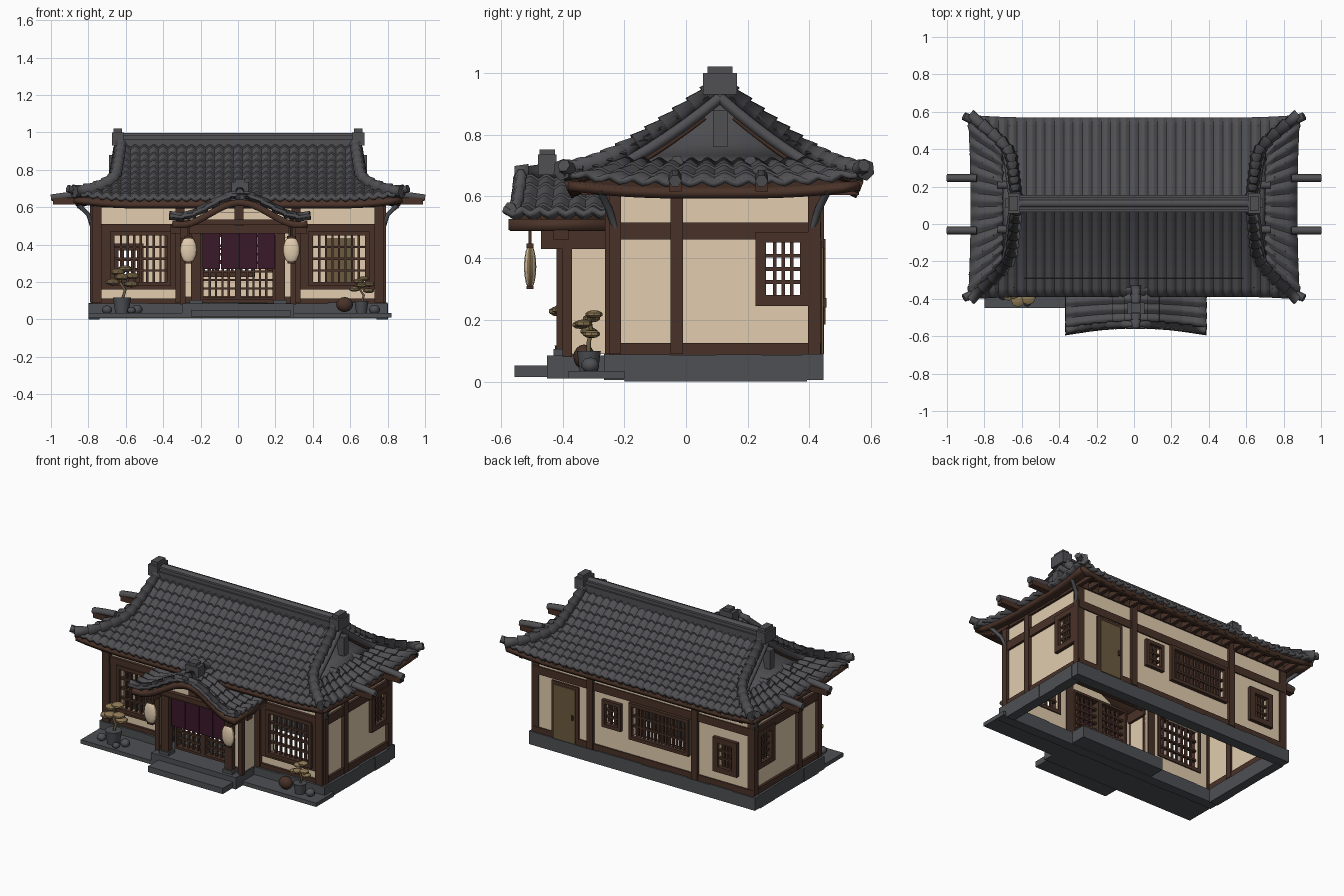
import bpy, bmesh, math, random
from mathutils import Vector, Matrix

if "Cube" in bpy.data.objects:
    bpy.data.objects.remove(bpy.data.objects["Cube"])
random.seed(4)

def mat(name, *rgb):
    m = bpy.data.materials.new(name)
    m.diffuse_color = (*rgb, 1)
    m.use_nodes = True
    m.node_tree.nodes["Principled BSDF"].inputs["Base Color"].default_value = m.diffuse_color
    return m
TILE = mat("roof tile grey", .08, .08, .088)
WOOD = mat("dark brown wood", .066, .032, .021)
CREAM = mat("cream plaster", .76, .61, .43)
PURPLE = mat("plum cloth", .042, .009, .023)
TAN = mat("tan leaf", .27, .19, .09)
DOOR = mat("olive door wood", .15, .105, .05)
STONE = mat("foundation stone", .075, .08, .088)

def link(name, data, mats):
    ob = bpy.data.objects.new(name, data)
    bpy.context.collection.objects.link(ob)
    for m in mats if isinstance(mats, list) else [mats]:
        data.materials.append(m)
    return ob

def finish(name, bm, mats, smooth=False):
    me = bpy.data.meshes.new(name)
    bm.to_mesh(me); bm.free()
    ob = link(name, me, mats)
    if smooth:
        bpy.context.view_layer.objects.active = ob
        ob.select_set(True)
        bpy.ops.object.shade_smooth_by_angle(angle=.7)
        ob.select_set(False)
    return ob

def boxes(name, m, items):
    bm = bmesh.new()
    for x0, x1, y0, y1, z0, z1 in items:
        M = Matrix.Translation(((x0+x1)/2, (y0+y1)/2, (z0+z1)/2)) @ Matrix.Diagonal((abs(x1-x0), abs(y1-y0), z1-z0, 1))
        bmesh.ops.create_cube(bm, size=1, matrix=M)
    return finish(name, bm, m)

def slab(axis, pos, th, a0, a1, z0, z1):  # upright plate along an axis
    return (a0, a1, pos-th/2, pos+th/2, z0, z1) if axis == 'x' else (pos-th/2, pos+th/2, a0, a1, z0, z1)

def wall(name, m, axis, pos, a0, a1, z0, z1, holes):
    out, a = [], a0
    for h0, h1, b, t in holes:
        out += [slab(axis, pos, .02, *r) for r in ((a, h0, z0, z1), (h0, h1, z0, b), (h0, h1, t, z1))]
        a = h1
    boxes(name, m, out + [slab(axis, pos, .02, a, a1, z0, z1)])

def lattice(name, axis, pos, a0, a1, z0, z1, nv, nh, f=.022):
    out = [slab(axis, pos, .055, a0-f, a1+f, z, z+f) for z in (z0-f, z1)]
    out += [slab(axis, pos, .055, a, a+f, z0, z1) for a in (a0-f, a1)]
    out += [slab(axis, pos, .016, a-.006, a+.006, z0, z1) for a in span(nv+1, a0, a1)[1:-1]]
    out += [slab(axis, pos, .02, a0, a1, z-.006, z+.006) for z in span(nh+1, z0, z1)[1:-1]]
    boxes(name, WOOD, out)

def tube(name, m, pts, r, radii=None):
    cu = bpy.data.curves.new(name, 'CURVE')
    cu.dimensions, cu.bevel_depth, cu.bevel_resolution, cu.use_fill_caps = '3D', r, 1, True
    sp = cu.splines.new('POLY')
    sp.points.add(len(pts)-1)
    for i, p in enumerate(pts):
        sp.points[i].co = (*p, 1)
        sp.points[i].radius = radii[i] if radii else 1
    link(name, cu, m)

def patch(name, f, us, vs, m, th):  # sheet from a surface function, thickened downwards
    bm = bmesh.new()
    g = [[bm.verts.new(f(u, v)) for u in us] for v in vs]
    for a, b in zip(g, g[1:]):
        for i in range(len(us)-1):
            bm.faces.new((a[i], a[i+1], b[i+1], b[i]))
    bmesh.ops.remove_doubles(bm, verts=bm.verts, dist=1e-5)
    bm.normal_update()
    if sum(fc.normal.z*fc.calc_area() for fc in bm.faces) < 0:
        bmesh.ops.reverse_faces(bm, faces=bm.faces)
    s = finish(name, bm, m, True).modifiers.new("thickness", 'SOLIDIFY')
    s.thickness, s.offset = th, -1

def span(n, a=0., b=1.): return [a+(b-a)*i/n for i in range(n+1)]
def steps(n, a=0., b=1.): return [a+(b-a)*(i+e)/n for i in range(n) for e in (.001, .999)]
def relief(k, c): return Vector((0, 0, .015*abs(math.cos(math.pi*k))**1.5 + .008*(c % 1)))
def up(z): return Vector((0, 0, z))

# ---- main roof: curved hip-and-gable
V0 = .7  # where the gable meets the skirt roof
def half_w(v): return .635+.06*v+.195*max(0, (v-.55)/.45)**1.5
def lifted(x, v): return v*v*max(0, (abs(x)-.55)/.35)**2
def S(side, x, v):
    k = lifted(x, v)
    return Vector((x, .11+side*((.5 if side < 0 else .46)*v+.015*k), .95-.31*v-.1*v*(1-v)+.035*k))
for side, lab in ((-1, "front"), (1, "back")):
    patch(lab+"_roof_tiles", lambda u, v: S(side, max(-half_w(v), min(half_w(v), u)), v)+relief(u/.05, v*10),
          span(216, -.9, .9), steps(10), TILE, .02)
    patch(lab+"_eave_boards", lambda u, v: S(side, u*half_w(v)*.985, v*.985)-up(.024), span(24, -1, 1), span(10), WOOD, .028)
    boxes(lab+"_rafter_ends", WOOD, [(x-.012, x+.012, .11+side*.30, .11+side*.45, .605, .64) for x in span(20, -.78, .78)])
for sx, lab in ((-1, "left"), (1, "right")):
    def skirt(u, v):
        p, c = S(-1, half_w(v), v).lerp(S(1, half_w(v), v), u), 1-abs(2*u-1)**3
        return Vector((sx*(p.x-.015*v*c), p.y, p.z-.035*lifted(half_w(v), v)*c))
    patch(lab+"_skirt_tiles", lambda u, v: skirt(u, v)+relief(u*13, v*10), span(78), steps(3, V0, 1), TILE, .02)
    patch(lab+"_skirt_boards", lambda u, v: skirt(.015+.97*u, v*.985)-up(.024), span(16), span(6, V0, 1), WOOD, .028)
    # leaning gable wall and pendant
    patch(lab+"_gable", lambda u, v: S(u, sx*(half_w(v)-.012), v)-up(.012), [-1, 1], span(6, .03, V0), TILE, .02)
    boxes(lab+"_gable_pendant", TILE, [(sx*.64, sx*.69, .088, .135, .76, .88)])
    for side in (-1, 1):
        tube(lab+"_barge_board", TILE, [S(side, sx*(half_w(v)+.012), v)-up(.03) for v in span(6, 0, V0)], .02)
        tube(lab+"_barge_trim", WOOD, [S(side, sx*(half_w(v)+.012), v)-up(.055) for v in span(6, .1, V0)], .01)
        # hip ridge with overlapping tile caps
        tube(lab+"_hip_ridge", TILE, [S(side, sx*(half_w(v)-.012), v)+up(.015) for v in steps(11)], .03, [.85, 1.2]*11)
        c = S(side, sx*.89, .985)
        tube(lab+"_corner_tile", TILE, [c+Vector((-sx*.02, -side*.02, .012)), c+Vector((sx*.02, 0, .025))], .022)
    # beams poking out under the skirt
    for y in (-.035, .245):
        boxes(lab+"_beam_end", WOOD, [(sx*.74, sx*.99, y-.02, y+.02, .615, .65)])
        tube(lab+"_beam_cap", TILE, [(sx*.84, y, .668), (sx*.93, y, .66), (sx*1, y, .65)], .021)
        tube(lab+"_gable_peg", TILE, [(sx*.66, y*.85, .71), (sx*.73, y*.85, .712)], .022)
    for y, d in ((-.23, -1), (.41, 1)):
        tube(lab+"_eave_bracket", STONE, [(sx*.78, y, .5), (sx*.80, y+d*.02, .56), (sx*.86, y+d*.05, .62)], .012)
    boxes(lab+"_ridge_ornament", TILE, [(sx*.61, sx*.675, .055, .165, .93, 1.0), (sx*.62, sx*.665, .07, .15, .99, 1.02)])
boxes("main_ridge", TILE, [(-.65, .65, .065, .155, .92, .965), (-.65, .65, .075, .145, .965, .985)])
tube("ridge_cap", TILE, [(-.65, .11, .975), (.65, .11, .975)], .024)

# ---- plaster walls, timbers and windows
for lab, a0, a1, h0, h1 in (("left", -.77, -.28, -.66, -.38), ("right", .28, .77, .40, .68)):
    wall(lab+"_front_wall", CREAM, 'x', -.225, a0, a1, .08, .68, [(h0, h1, .2, .45)])
    wall(lab+"_front_band", WOOD, 'x', -.238, a0, a1, .16, .51, [(h0, h1, .2, .45)])
    lattice(lab+"_front_window", 'x', -.235, h0, h1, .2, .45, 7, 3)
boxes("wall_above_porch", CREAM, [(-.28, .28, -.235, -.215, .46, .68)])
BW = [(-.64, -.54, .22, .37, 3, 2), (-.31, .07, .25, .44, 14, 2), (.17, .26, .28, .41, 2, 2)]
wall("back_wall", CREAM, 'x', .42, -.77, .77, .08, .68, [w[:4] for w in BW])
for w in BW:
    lattice("back_window", 'x', .425, *w, .035 if w[0] < -.5 else .022)
boxes("back_door_frame", WOOD, [(.455, .645, .41, .44, .09, .455), (.485, .497, .44, .455, .24, .27)])
boxes("back_door", DOOR, [(.475, .625, .408, .446, .09, .435)])
for sx in (-1, 1):
    wall("side_wall", CREAM, 'y', sx*.76, -.23, .42, .08, .68, [(.26, .37, .28, .45)])
    lattice("side_window", 'y', sx*.765, .26, .37, .28, .45, 3, 3, .035)
    boxes("side_timbers", WOOD, [(sx*.745, sx*.785, -.24, .43, z0, z1) for z0, z1 in ((.085, .125), (.46, .515), (.605, .655))]
          + [(sx*.74, sx*.79, y-.02, y+.02, .09, .65) for y in (-.23, -.03, .415)])
boxes("long_timbers", WOOD, [(-.78, .78, y-.018, y+.018, z0, z1) for y, z0, z1 in
      ((.42, .085, .125), (.42, .465, .515), (.42, .605, .655), (-.235, .6, .655), (-.235, .46, .51))]
      + [(s*.28, s*.78, -.25, -.22, .085, .112) for s in (-1, 1)]
      + [(x-.022, x+.022, .395, .447, .09, .65) for x in (-.37, .37)]
      + [(x-.025, x+.025, -.262, -.21, .09, .65) for x in (-.755, -.31, .31, .755)])

# ---- foundation ring of stones and entrance paving
def rnd(): return random.uniform(0, .006)
boxes("foundation_stones", STONE, [(-.8+.16*i, -.64+.16*i, y0-rnd(), y1, .005, .085+rnd()) for i in range(10) for y0, y1 in ((-.26, -.2), (.38, .445))]
      + [(s*.74, s*(.797+rnd()), -.2+.148*i, -.052+.148*i, 0, .085+rnd()) for i in range(4) for s in (-1, 1)])
boxes("paving", STONE, [(-.8, -.3, -.45, -.2, .01, .035), (.3, .82, -.38, -.2, .01, .035),
                        (-.3, .3, -.45, -.1, .01, .085), (-.25, .28, -.555, -.44, .015, .052)])

# ---- porch
for s in (-1, 1):
    boxes("porch_posts", WOOD, [(s*.2, s*.25, -.42, -.375, .08, .5), (s*.28, s*.31, -.40, -.37, .08, .5), (s*.27, s*.31, -.47, -.23, .43, .5)])
    boxes("porch_plaster", CREAM, [(s*.285, s*.30, -.38, -.23, .09, .45), (s*.25, s*.285, -.385, -.375, .12, .44)])
    boxes("post_footing", STONE, [(s*.19, s*.26, -.43, -.365, .08, .105)])
    lattice("sliding_door", 'x', -.33, s*.1-.085, s*.1+.085, .12, .44, 4, 6, .015)
boxes("porch_beams", WOOD, [(-.36, .37, -.43, -.38, .46, .505), (-.3, .3, -.5, -.47, .505, .535), (-.02, .03, -.47, -.43, .5, .62)])
boxes("porch_gable_panel", CREAM, [(-.2, .21, -.425, -.405, .5, .575)])
boxes("curtain", PURPLE, [(-.19+.098*i, -.095+.098*i, -.40, -.392, .27, .465) for i in range(4)])

def porch(u, v, inset=0):  # bell-curved gable, u across, v front to back
    x = (.375-inset)*u
    z = .535+.125*.5*(1+math.cos(math.pi*min(1, abs(x)/.34)))+.01*max(0, abs(u)-.8)/.2
    return Vector((x+.01, -.555+inset-.035*u*u+v*(.31+.035*u*u), z))
patch("porch_tiles", lambda u, v: porch(u, v)+relief(v*6, abs(u)*6), steps(12, -1, 1), span(36), TILE, .02)
patch("porch_barge_board", lambda u, v: porch(u, v, .015)-up(.018), span(24, -1, 1), span(2), WOOD, .035)
tube("porch_ridge", TILE, [(.01, y, .68) for y in steps(5, -.555, -.33)], .024, [.9, 1.2]*5)
boxes("porch_ornament", TILE, [(-.035, .055, -.48, -.42, .67, .735), (-.015, .035, -.475, -.425, .73, .752)])
for s in (-1, 1):
    tube("porch_edge_roll", TILE, [porch(s*u, 0)+Vector((0, .02, .016)) for u in steps(5)], .018, [.85, 1.2]*5)

# ---- round objects: lanterns, pots, plants
def blob(name, m, c, size, seg=8, rings=5):
    bm = bmesh.new()
    bmesh.ops.create_uvsphere(bm, u_segments=seg, v_segments=rings, radius=1, matrix=Matrix.Translation(c) @ Matrix.Diagonal((*size, 1)))
    return finish(name, bm, m, True)
for x in (-.265, .285):
    ob = blob("lantern", [CREAM, TAN], (x, -.505, .372), (.046, .02, .072), 12, 8)
    for p in ob.data.polygons:
        p.material_index = 0 if abs(p.normal.y) > .55 else 1
    boxes("lantern_caps", WOOD, [(x-.022, x+.022, -.516, -.494, .433, .447), (x-.02, x+.02, -.516, -.494, .3, .31)])
    tube("lantern_cord", WOOD, [(x, -.505, .44), (x, -.505, .54)], .006)
for x, y, s in ((-.62, -.375, 1.1), (.66, -.315, .85)):
    o = Vector((x, y, .035))
    bm = bmesh.new()
    bmesh.ops.create_cone(bm, cap_ends=True, segments=10, radius1=.035*s, radius2=.046*s, depth=.075*s, matrix=Matrix.Translation(o+up(.0375*s)))
    finish("plant_pot", bm, STONE, True)
    tube("plant_trunk", DOOR, [o+s*Vector(d) for d in ((0, 0, .06), (.015, 0, .11), (-.012, .01, .15), (.01, 0, .21))], .008*s)
    for d in ((-.045, 0, .15), (.045, .01, .14), (0, -.03, .175), (.015, .02, .215), (-.02, .01, .2), (.05, -.02, .18)):
        blob("plant_foliage", TAN, o+s*Vector(d), (.036*s, .034*s, .016*s))
blob("round_jar", WOOD, (.57, -.33, .08), (.045, .035, .04), 12, 8)
for x, y, r in ((-.54, -.37, .03), (-.70, -.38, .028), (-.57, -.42, .022), (.73, -.31, .03)):
    blob("garden_stone", STONE, (x, y, .035+r*.6), (r, r, r*.85))
